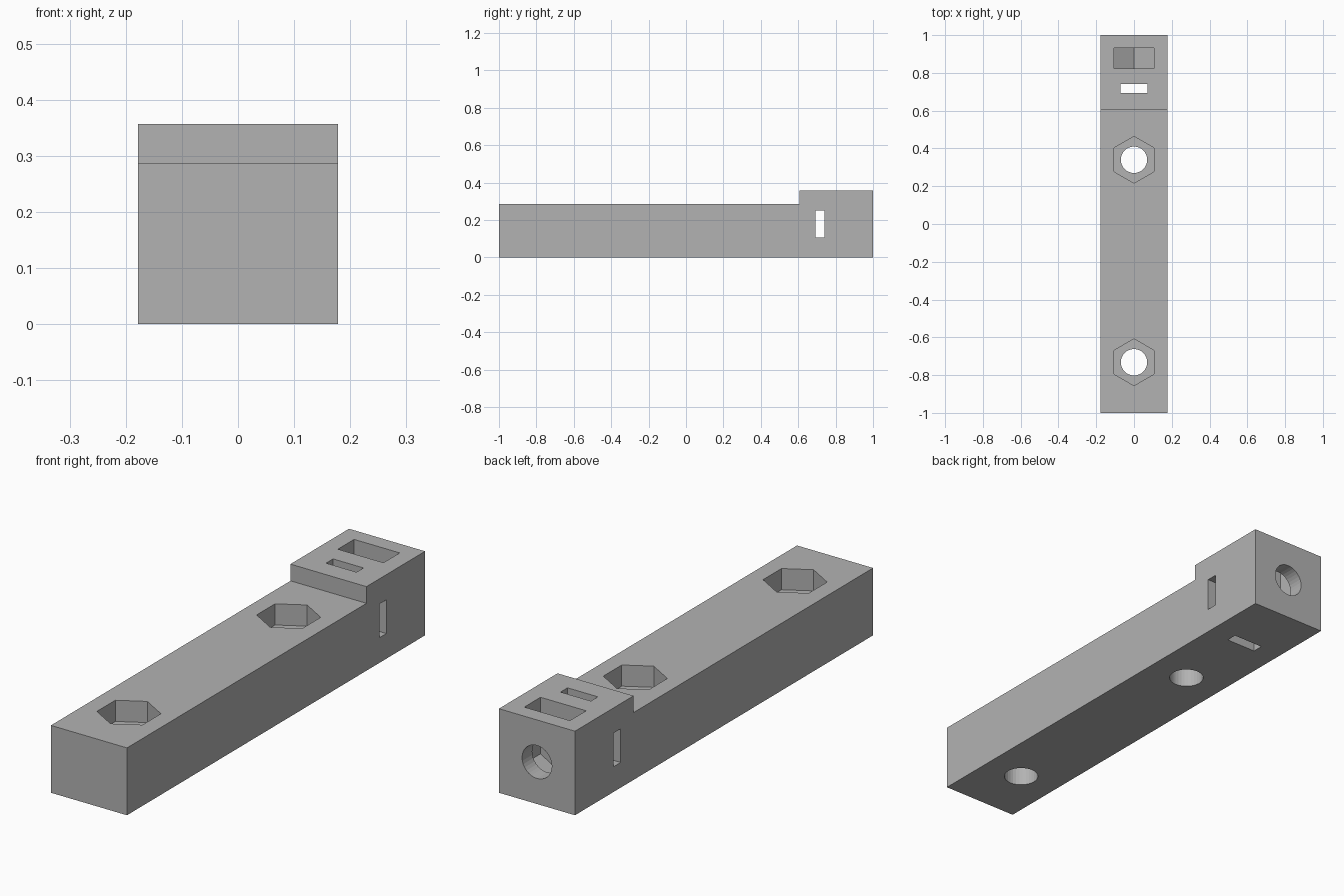
import bpy
import math
from mathutils import Vector

if "Cube" in bpy.data.objects:
    bpy.data.objects.remove(bpy.data.objects["Cube"])

W, LOW, HIGH, STEP = 0.1786, 0.286, 0.357, 0.607   # half width, heights, step position
MID = HIGH / 2
HOLE_R, HEX_R = 0.07, 0.1237

grey = bpy.data.materials.new("plain grey")
grey.use_nodes = True
colour = (0.45, 0.45, 0.45, 1)
grey.diffuse_color = colour
grey.node_tree.nodes["Principled BSDF"].inputs["Base Color"].default_value = colour


def prism(name, profile, axis, start, end):
    """Extrude a closed 2D profile along one axis between two positions."""
    place = {"X": lambda a, b, t: Vector((t, a, b)),
             "Y": lambda a, b, t: Vector((a, t, b)),
             "Z": lambda a, b, t: Vector((a, b, t))}[axis]
    n = len(profile)
    verts = [place(a, b, t) for t in (start, end) for a, b in profile]
    faces = [list(range(n)), list(range(2 * n - 1, n - 1, -1))]
    faces += [[(i + 1) % n, i, n + i, n + (i + 1) % n] for i in range(n)]
    if axis == "Y":
        faces = faces
    else:
        faces = [f[::-1] for f in faces]
    mesh = bpy.data.meshes.new(name)
    mesh.from_pydata(verts, [], faces)
    mesh.materials.append(grey)
    obj = bpy.data.objects.new(name, mesh)
    bpy.context.collection.objects.link(obj)
    return obj


def ring(sides, radius, ca=0, cb=0):
    """Regular polygon with a corner pointing along the second axis."""
    return [(ca + radius * math.sin(-math.tau * i / sides),
             cb + radius * math.cos(math.tau * i / sides)) for i in range(sides)]


def cut(body, cutter):
    cutter.hide_render = True
    mod = body.modifiers.new(cutter.name, "BOOLEAN")
    mod.operation = "DIFFERENCE"
    mod.solver = "EXACT"
    mod.object = cutter
    bpy.context.view_layer.objects.active = body
    bpy.ops.object.modifier_apply(modifier=mod.name)
    bpy.data.objects.remove(cutter)


# Stepped bar
bar = prism("stepped_bar",
            [(-1, 0), (1, 0), (1, HIGH), (STEP, HIGH), (STEP, LOW), (-1, LOW)],
            "X", -W, W)

# Two vertical bolt holes with hexagonal nut recesses
for y in (-0.732, 0.34):
    cut(bar, prism("nut_recess", ring(6, HEX_R, 0, y), "Z", LOW - 0.09, LOW + 0.2))
    cut(bar, prism("bolt_hole", ring(32, HOLE_R, 0, y), "Z", -0.1, LOW + 0.1))

# Crossed slots, through the top and the sides
s, far = 0.0715, 0.5
cross = [(s, MID + s), (s, far), (-s, far), (-s, MID + s), (-far, MID + s), (-far, MID - s),
         (-s, MID - s), (-s, -far), (s, -far), (s, MID - s), (far, MID - s), (far, MID + s)]
cut(bar, prism("crossed_slots", cross, "Y", 0.693, 0.74))

# Captive nut slot, open at the top with a pointed floor
side = HEX_R * math.cos(math.pi / 6)
low = MID - HEX_R / 2
cut(bar, prism("nut_slot", [(side, far), (-side, far), (-side, low), (0, MID - HEX_R), (side, low)],
               "Y", 0.823, 0.932))

# Screw hole from the back end into the crossed slots
cut(bar, prism("screw_hole", ring(32, HOLE_R, 0, MID), "Y", 0.716, 1.1))
